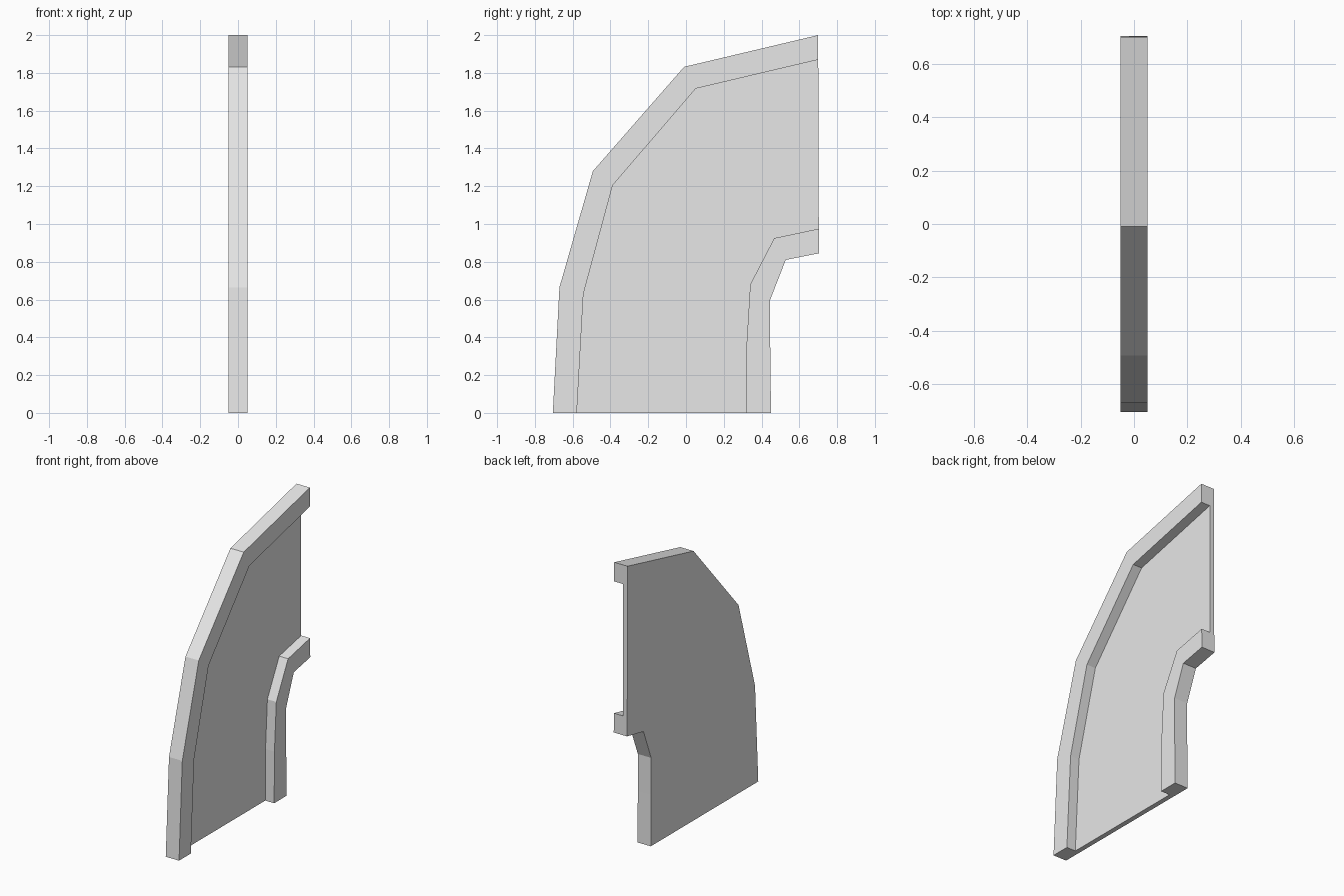
import bpy
import bmesh

cube = bpy.data.objects.get("Cube")
if cube:
    bpy.data.objects.remove(cube, do_unlink=True)

grey = bpy.data.materials.new("light grey")
grey.use_nodes = True
grey.diffuse_color = (0.8, 0.8, 0.8, 1)
grey.node_tree.nodes["Principled BSDF"].inputs["Base Color"].default_value = (0.8, 0.8, 0.8, 1)

BACK, WEB, FACE = -0.05, -0.017, 0.05

# Profile lines as (y, z), each running from the foot to the upper end
outer_edge = [(-0.705, 0), (-0.67, 0.665), (-0.493, 1.28), (-0.01, 1.832), (0.70, 2.0)]
outer_lip = [(-0.578, 0), (-0.543, 0.63), (-0.388, 1.205), (0.052, 1.717), (0.70, 1.87)]
inner_lip = [(0.317, 0), (0.32, 0.35), (0.34, 0.68), (0.467, 0.925), (0.703, 0.975)]
inner_edge = [(0.45, 0), (0.446, 0.35), (0.446, 0.60), (0.528, 0.81), (0.705, 0.845)]


def add_strip(bm, near, far, front):
    """Solid band between two profile lines, from the back plane to front."""
    outline = near + far[::-1]
    back = [bm.verts.new((BACK, y, z)) for y, z in outline]
    top = [bm.verts.new((front, y, z)) for y, z in outline]
    n = len(outline)
    bm.faces.new(back[::-1])
    bm.faces.new(top)
    for i in range(n):
        j = (i + 1) % n
        bm.faces.new((back[i], back[j], top[j], top[i]))


def make_part(name, near, far, front):
    bm = bmesh.new()
    add_strip(bm, near, far, front)
    bmesh.ops.recalc_face_normals(bm, faces=bm.faces)
    mesh = bpy.data.meshes.new(name)
    bm.to_mesh(mesh)
    bm.free()
    mesh.materials.append(grey)
    obj = bpy.data.objects.new(name, mesh)
    bpy.context.collection.objects.link(obj)
    return obj


# Thin panel with a raised rim along each curved side
make_part("web_panel", outer_lip, inner_lip, WEB)
make_part("outer_rim", outer_edge, outer_lip, FACE)
make_part("inner_rim", inner_lip, inner_edge, FACE)
